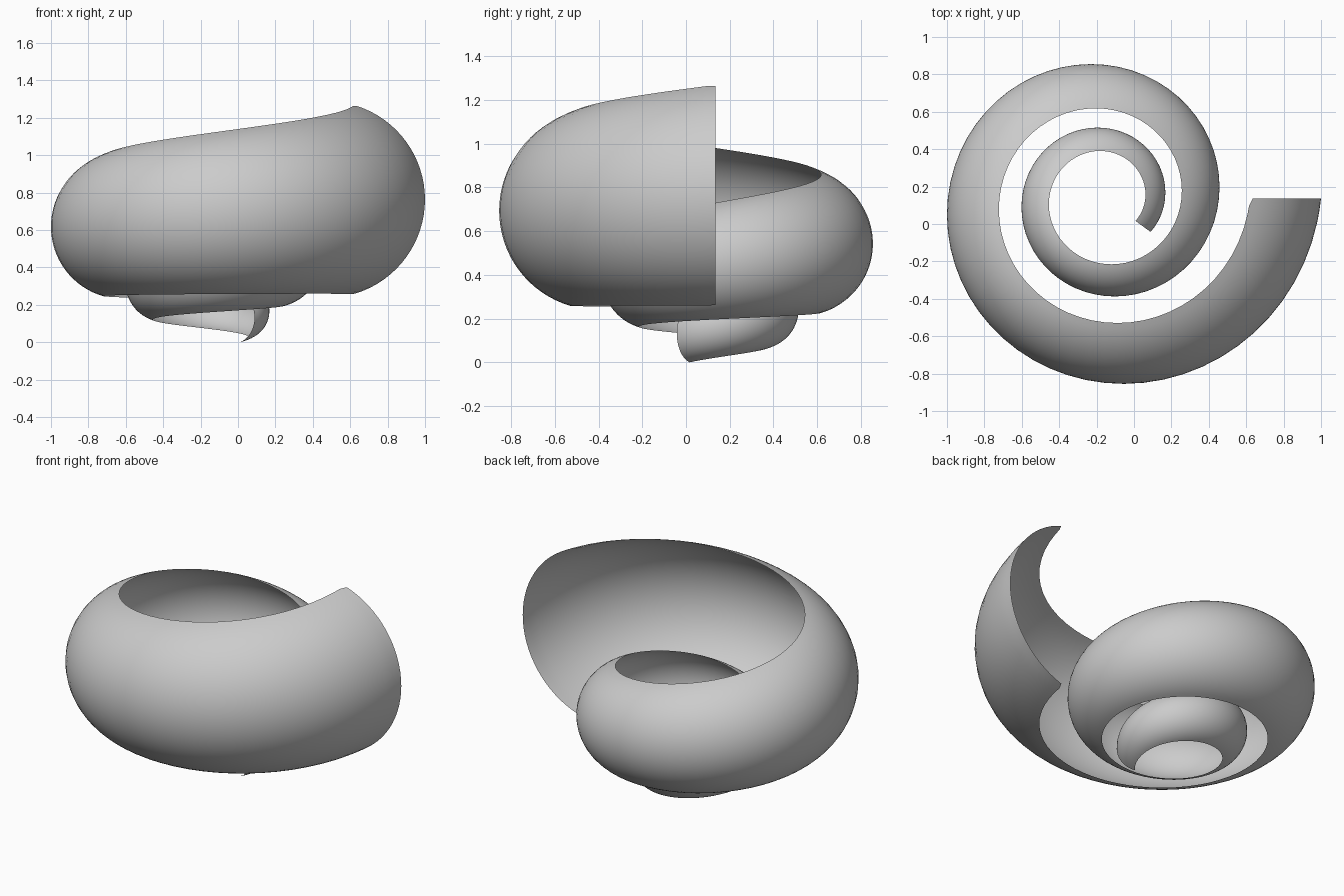
import bpy, bmesh, math

if "Cube" in bpy.data.objects:
    bpy.data.objects.remove(bpy.data.objects["Cube"])

# Logarithmic spiral sweep of an open circular arc
CX, CY = -0.156, 0.1355        # spiral axis
RATIO = 0.528                  # shrink factor per revolution
TURNS = 2.1
ARC_R, ARC_C = 0.5256, 0.630   # arc radius and its centre's distance from the axis
HALF = math.radians(73.9)      # half opening of the arc
Z_MOUTH, Z_DROP = 0.7635, 0.3008  # mouth height and drop per revolution
RINGS, ARC_STEPS = 126, 32


def ring(bm, turn, half):
    """One scaled C-shaped section at the given turn (0 = wide mouth)."""
    s = RATIO ** turn
    a = -turn * math.tau
    verts = []
    for j in range(ARC_STEPS + 1):
        t = half * (2 * j / ARC_STEPS - 1)
        r = s * (ARC_C + ARC_R * math.cos(t))
        z = Z_MOUTH - Z_DROP * turn + s * ARC_R * math.sin(t)
        verts.append(bm.verts.new((CX + r * math.cos(a), CY + r * math.sin(a), z)))
    return verts


bm = bmesh.new()
# Mouth ring has slightly clipped corners
rings = [ring(bm, 0, math.radians(72.2)), ring(bm, 0.008, HALF)]
rings += [ring(bm, TURNS * i / RINGS, HALF) for i in range(1, RINGS + 1)]
for a, b in zip(rings, rings[1:]):
    for j in range(ARC_STEPS):
        bm.faces.new((a[j], a[j + 1], b[j + 1], b[j]))
for f in bm.faces:
    f.smooth = True
# Normals face away from the spiral axis
bm.normal_update()
mid = bm.faces[:][ARC_STEPS // 2]
c = mid.calc_center_median()
if mid.normal.x * (c.x - CX) + mid.normal.y * (c.y - CY) < 0:
    bmesh.ops.reverse_faces(bm, faces=bm.faces[:])

mesh = bpy.data.meshes.new("spiral_shell")
bm.to_mesh(mesh)
bm.free()
shell = bpy.data.objects.new("spiral_shell", mesh)
bpy.context.collection.objects.link(shell)

# Plain grey
grey = bpy.data.materials.new("grey")
grey.diffuse_color = (0.6, 0.6, 0.6, 1)
grey.use_nodes = True
grey.node_tree.nodes["Principled BSDF"].inputs["Base Color"].default_value = grey.diffuse_color
mesh.materials.append(grey)
